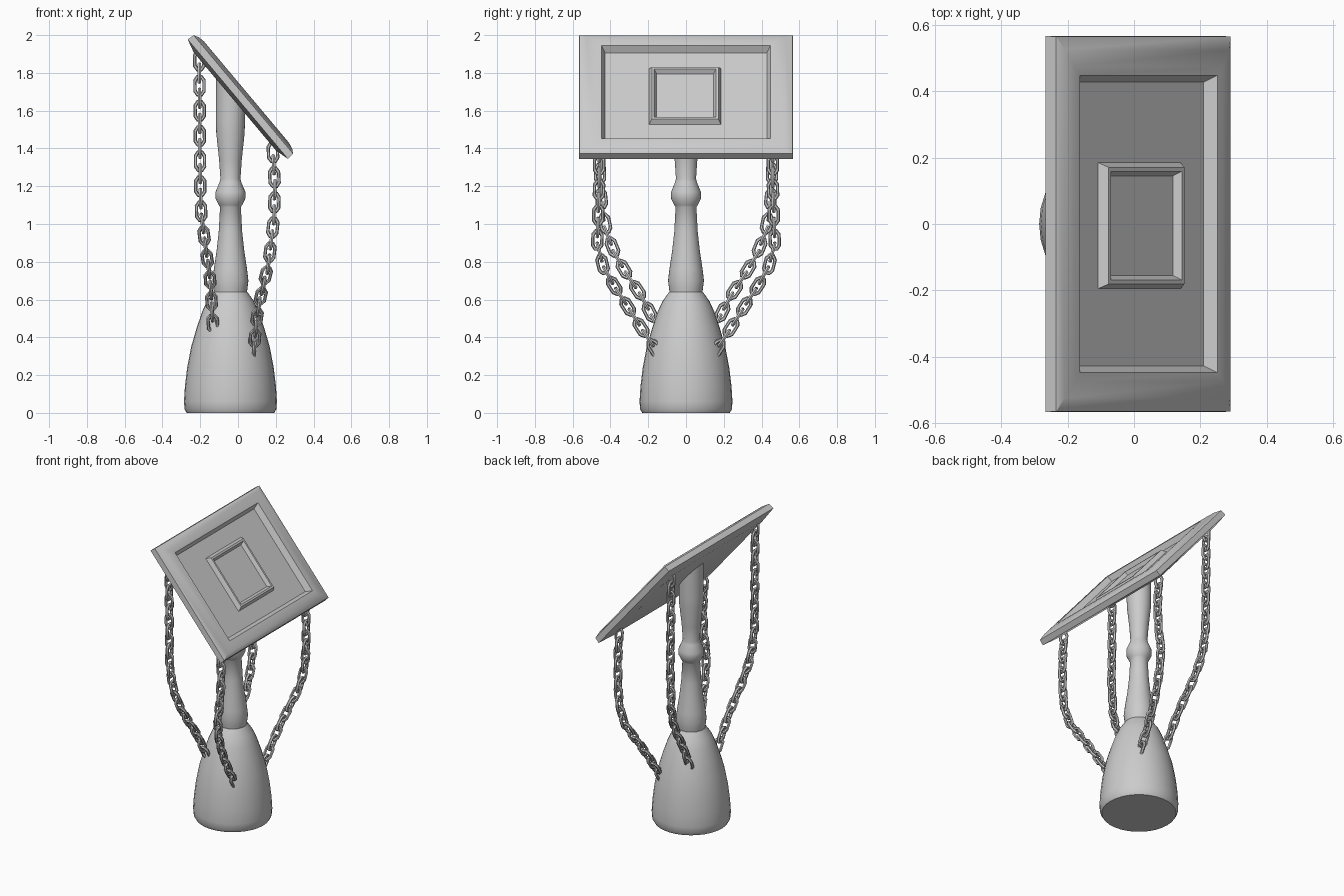
import bpy, bmesh, math
from mathutils import Matrix, Vector

if "Cube" in bpy.data.objects:
    bpy.data.objects.remove(bpy.data.objects["Cube"])

AXIS_X = -0.04                      # x of the turned stand
TILT = math.radians(50)
CENTRE = Vector((0.01, 0, 1.67))    # centre of the tilted board
NORMAL = Vector((math.sin(TILT), 0, math.cos(TILT)))
BOARD = Matrix.Translation(CENTRE) @ Matrix.Rotation(TILT, 4, 'Y')


def finish(bm, name, angle=40):
    bmesh.ops.recalc_face_normals(bm, faces=bm.faces)
    me = bpy.data.meshes.new(name)
    bm.to_mesh(me)
    bm.free()
    ob = bpy.data.objects.new(name, me)
    bpy.context.collection.objects.link(ob)
    bpy.ops.object.select_all(action='DESELECT')
    ob.select_set(True)
    bpy.context.view_layer.objects.active = ob
    bpy.ops.object.shade_smooth_by_angle(angle=math.radians(angle))
    return ob


def skin(bm, rings, closed=False):
    rings = [[bm.verts.new(p) for p in r] for r in rings]
    n = len(rings[0])
    pairs = list(zip(rings, rings[1:]))
    if closed:
        pairs.append((rings[-1], rings[0]))
    else:
        bm.faces.new(rings[0])
        bm.faces.new(rings[-1])
    for a, b in pairs:
        for i in range(n):
            j = (i + 1) % n
            bm.faces.new((a[i], a[j], b[j], b[i]))


def lathe(name, profile, slant_top=False, n=32):
    rings = []
    for r, z in profile:
        rings.append([Vector((AXIS_X + r * math.cos(2 * math.pi * i / n),
                              r * math.sin(2 * math.pi * i / n), z)) for i in range(n)])
    if slant_top:                   # last ring lies in the board's plane
        for p in rings[-1]:
            p.z = CENTRE.z + (-0.012 - (p.x - CENTRE.x) * NORMAL.x) / NORMAL.z
    bm = bmesh.new()
    skin(bm, rings)
    return finish(bm, name)


def tray(name, steps, y0=0):
    # stacked rectangles (half length, half width, height) on the board
    bm = bmesh.new()
    skin(bm, [[BOARD @ Vector((sx * u, y0 + sy * w, v))
               for sx, sy in ((-1, -1), (1, -1), (1, 1), (-1, 1))] for u, w, v in steps])
    return finish(bm, name, 30)


# Turned stand
lathe("base", [(0.232, 0), (0.243, 0.02), (0.246, 0.06), (0.241, 0.14), (0.229, 0.24),
               (0.208, 0.35), (0.179, 0.45), (0.148, 0.54), (0.125, 0.59),
               (0.09, 0.64), (0.06, 0.645)])
lathe("post", [(0.085, 0.62), (0.09, 0.66), (0.095, 0.70), (0.088, 0.76), (0.073, 0.86),
               (0.062, 0.96), (0.055, 1.09), (0.062, 1.10), (0.079, 1.135), (0.079, 1.17),
               (0.058, 1.22), (0.053, 1.24), (0.06, 1.34), (0.075, 1.48), (0.077, 1.55),
               (0.077, 1.7)], True)

# Tilted board with raised border, and a small raised frame in its middle
tray("board", [(0.34, 0.495, -0.034), (0.413, 0.567, -0.014), (0.409, 0.565, 0.024),
               (0.385, 0.525, 0.038), (0.35, 0.475, 0.045), (0.322, 0.448, 0.045),
               (0.302, 0.428, 0.008)])
tray("inner_frame", [(0.196, 0.192, 0.004), (0.178, 0.176, 0.036), (0.166, 0.164, 0.036),
                     (0.152, 0.15, 0.012)], -0.005)


# Chains
def add_link(bm, pos, tangent, flip):
    side = Vector((1, 0, 0))
    side = (side - tangent * side.dot(tangent)).normalized()
    if flip:
        side = tangent.cross(side)
    up = side.cross(tangent)
    path = [(.024, -.026), (.024, .026), (.011, .047), (-.011, .047),
            (-.024, .026), (-.024, -.026), (-.011, -.047), (.011, -.047)]
    rings = []
    for a, b in path:
        out = (side * a * 1.6 + tangent * b).normalized()
        mid = pos + side * a + tangent * b
        rings.append([mid + 0.0105 * (out * math.cos(k * math.pi / 3)
                                      + up * math.sin(k * math.pi / 3)) for k in range(6)])
    skin(bm, rings, True)


def chain(name, pts, pitch=0.0665):
    pts = [Vector(p) for p in pts]
    bm = bmesh.new()
    s, flip = 0.0, False
    for a, b in zip(pts, pts[1:]):
        length = (b - a).length
        while s <= length:
            add_link(bm, a.lerp(b, s / length), (b - a).normalized(), flip)
            s += pitch
            flip = not flip
        s -= length
    return finish(bm, name)


high = [(-.205, .455, 1.865), (-.2, .455, 1.2), (-.195, .44, 1.06), (-.18, .415, .94),
        (-.165, .37, .83), (-.15, .31, .73), (-.143, .25, .64), (-.138, .2, .55),
        (-.132, .15, .45)]
low = [(.185, .46, 1.38), (.195, .46, 1.2), (.19, .465, 1.03), (.175, .47, .9),
       (.16, .44, .78), (.135, .385, .68), (.112, .32, .58), (.095, .25, .47),
       (.085, .165, .34)]
for side, s in (("left", -1), ("right", 1)):
    chain("high_chain_" + side, [(x, s * y, z) for x, y, z in high])
    chain("low_chain_" + side, [(x, s * y, z) for x, y, z in low])
